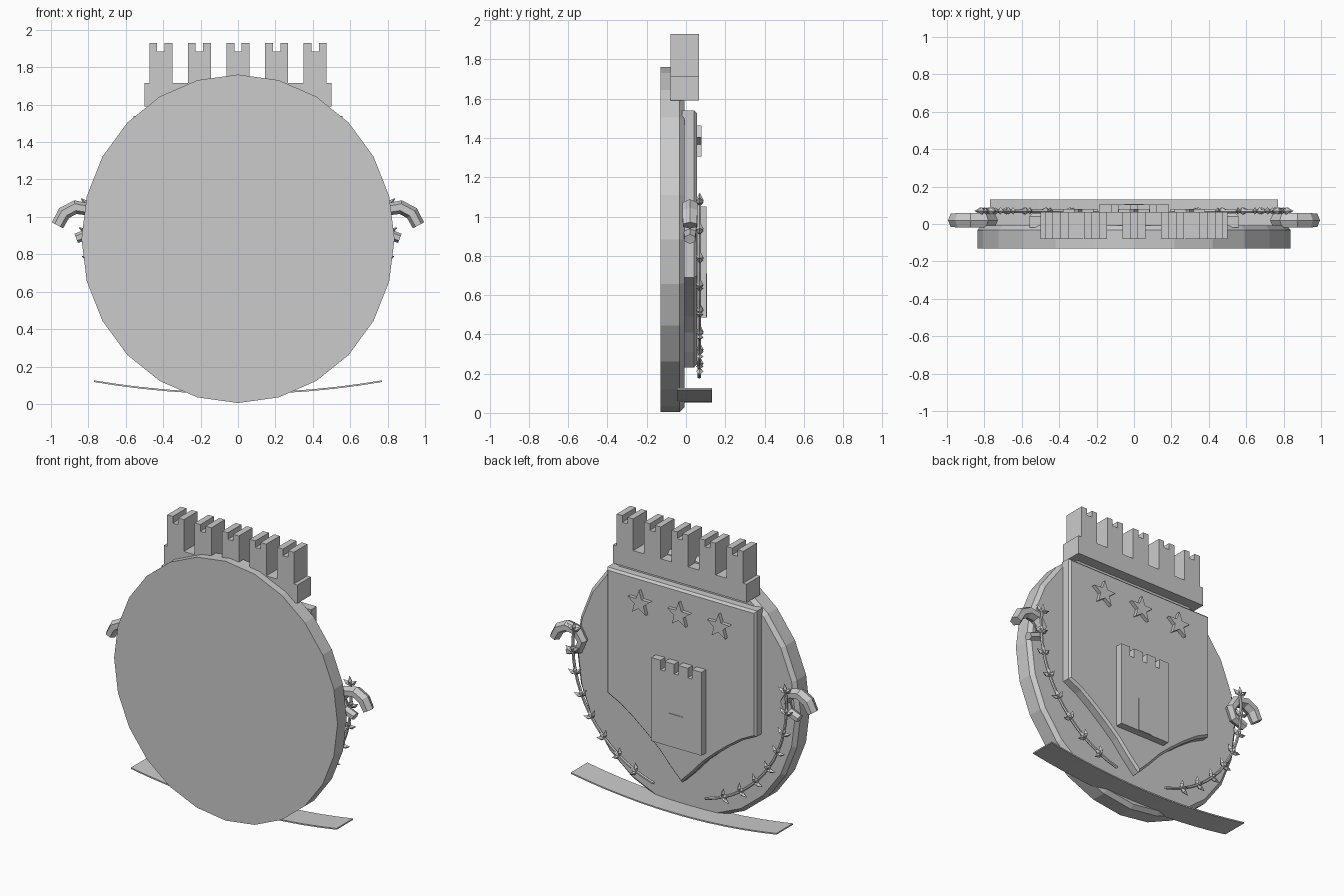
import bpy, bmesh
from math import sin, cos, pi, radians
from mathutils import Vector

cube = bpy.data.objects.get("Cube")
if cube:
    bpy.data.objects.remove(cube, do_unlink=True)

stone = bpy.data.materials.new("stone_grey")
stone.use_nodes = True
GREY = (0.6, 0.6, 0.6, 1)
stone.diffuse_color = GREY
stone.node_tree.nodes["Principled BSDF"].inputs["Base Color"].default_value = GREY


def finish(bm, name):
    bmesh.ops.recalc_face_normals(bm, faces=bm.faces)
    mesh = bpy.data.meshes.new(name)
    bm.to_mesh(mesh)
    bm.free()
    mesh.materials.append(stone)
    ob = bpy.data.objects.new(name, mesh)
    bpy.context.collection.objects.link(ob)
    return ob


def prism(name, outline, y0, y1, bevel=0):
    """Extrude an x-z outline from y0 to y1, bevelling the y1 rim."""
    bm = bmesh.new()
    face = bm.faces.new([bm.verts.new((x, y0, z)) for x, z in outline])
    ext = bmesh.ops.extrude_face_region(bm, geom=[face])
    if face not in bm.faces[:]:
        bm.faces.ensure_lookup_table()
    top = [g for g in ext["geom"] if isinstance(g, bmesh.types.BMVert)]
    for v in top:
        v.co.y = y1
    if not any(all(abs(v.co.y - y0) < 1e-6 for v in f.verts) for f in bm.faces):
        ring = [v for v in bm.verts if abs(v.co.y - y0) < 1e-6]
        bmesh.ops.contextual_create(bm, geom=ring)
    if bevel:
        rim = [e for e in bm.edges if all(abs(v.co.y - y1) < 1e-6 for v in e.verts)]
        bmesh.ops.bevel(bm, geom=rim, offset=bevel, segments=1, affect='EDGES')
    return finish(bm, name)


def box(name, x, z0, z1, half, y0, y1):
    return prism(name, [(x - half, z0), (x + half, z0), (x + half, z1), (x - half, z1)], y0, y1)


def tube(bm, path, radii, y, sides, depth=1.0):
    """Sweep a ring along an x-z path lying in the plane at y."""
    pts = [Vector((x, y, z)) for x, z in path]
    rings = []
    for i, p in enumerate(pts):
        t = (pts[min(i + 1, len(pts) - 1)] - pts[max(i - 1, 0)]).normalized()
        n = Vector((t.z, 0, -t.x))
        ring = []
        for k in range(sides):
            a = 2 * pi * k / sides
            off = n * cos(a) + Vector((0, depth * sin(a), 0))
            ring.append(bm.verts.new(p + off * radii[i]))
        rings.append(ring)
    for a, b in zip(rings, rings[1:]):
        for k in range(sides):
            j = (k + 1) % sides
            bm.faces.new((a[k], a[j], b[j], b[k]))
    bm.faces.new(rings[0])
    bm.faces.new(rings[-1])


# Oval backing disc
disc = [(0.837 * sin(2 * pi * i / 24), 0.883 + 0.878 * cos(2 * pi * i / 24)) for i in range(24)]
prism("oval_disc", disc, -0.13, -0.008, 0.024)

# Shield with a pointed, inward-curving foot
half = [(0.56, 1.54), (0.56, 0.69), (0.46, 0.64), (0.36, 0.57), (0.26, 0.49),
        (0.17, 0.41), (0.08, 0.31)]
shield = half + [(0, 0.23)] + [(-x, z) for x, z in reversed(half)]
prism("shield", shield, -0.02, 0.055, 0.014)

# Three stars across the top of the shield
for i in (-1, 0, 1):
    star = []
    for k in range(10):
        r = 0.036 if k % 2 else 0.087
        star.append((0.298 * i + r * sin(pi * k / 5), 1.377 + r * cos(pi * k / 5)))
    prism("star", star, 0.045, 0.08)

# Castle with battlements and door
box("castle_wall", 0, 0.485, 0.985, 0.188, 0.045, 0.104)
for i in range(4):
    box("castle_merlon", -0.153 + 0.102 * i, 0.98, 1.05, 0.035, 0.05, 0.104)
box("castle_door", 0, 0.487, 0.71, 0.052, 0.1, 0.108)

# Mural crown: base and five notched towers
box("crown_base", 0, 1.59, 1.715, 0.5, -0.08, 0.065)
for i in range(-2, 3):
    c, w, n = 0.206 * i, 0.062, 0.02
    tower = [(c - w, 1.70), (c + w, 1.70), (c + w, 1.93), (c + n, 1.93),
             (c + n, 1.885), (c - n, 1.885), (c - n, 1.93), (c - w, 1.93)]
    prism("crown_tower", tower, -0.08, 0.065)

# Curved ribbon under the disc
xs = [-0.77 + 1.54 * i / 12 for i in range(13)]
arc = [(x, 0.052 + 0.065 * (x / 0.77) ** 2) for x in xs]
prism("ribbon", arc + [(x, z + 0.009) for x, z in reversed(arc)], -0.045, 0.132)

CURL = [(0.965, 0.955), (0.93, 1.02), (0.87, 1.052), (0.80, 1.04),
        (0.76, 0.98), (0.785, 0.915), (0.865, 0.885)]
for side, label in ((1, "left"), (-1, "right")):
    # Scrolled finial on the rim
    bm = bmesh.new()
    tube(bm, [(side * x, z) for x, z in CURL],
         [0.034, 0.037, 0.037, 0.036, 0.033, 0.03, 0.026], 0.02, 6, 1.2)
    finish(bm, label + "_scroll")

    # Stem of the branch
    def on_arc(deg, grow=0):
        a = radians(deg)
        return side * (0.8 + grow) * cos(a), 0.96 + (0.8 + grow) * sin(a)

    bm = bmesh.new()
    tube(bm, [on_arc(-76 + 85 * i / 16) for i in range(17)], [0.01] * 17, 0.068, 6)
    finish(bm, label + "_branch")

    # Spindle leaves in groups of three
    bm = bmesh.new()
    for i in range(8):
        deg = 7 - 10.5 * i
        x, z = on_arc(deg)
        for spread in (-55, 0, 55):
            a = radians(deg + 90 + spread)
            dx, dz = side * cos(a), sin(a)
            leaf = [(x + dx * d, z + dz * d) for d in (0, 0.026, 0.062)]
            tube(bm, leaf, [0.004, 0.015, 0.001], 0.07, 4, 1.3)
    finish(bm, label + "_leaves")
